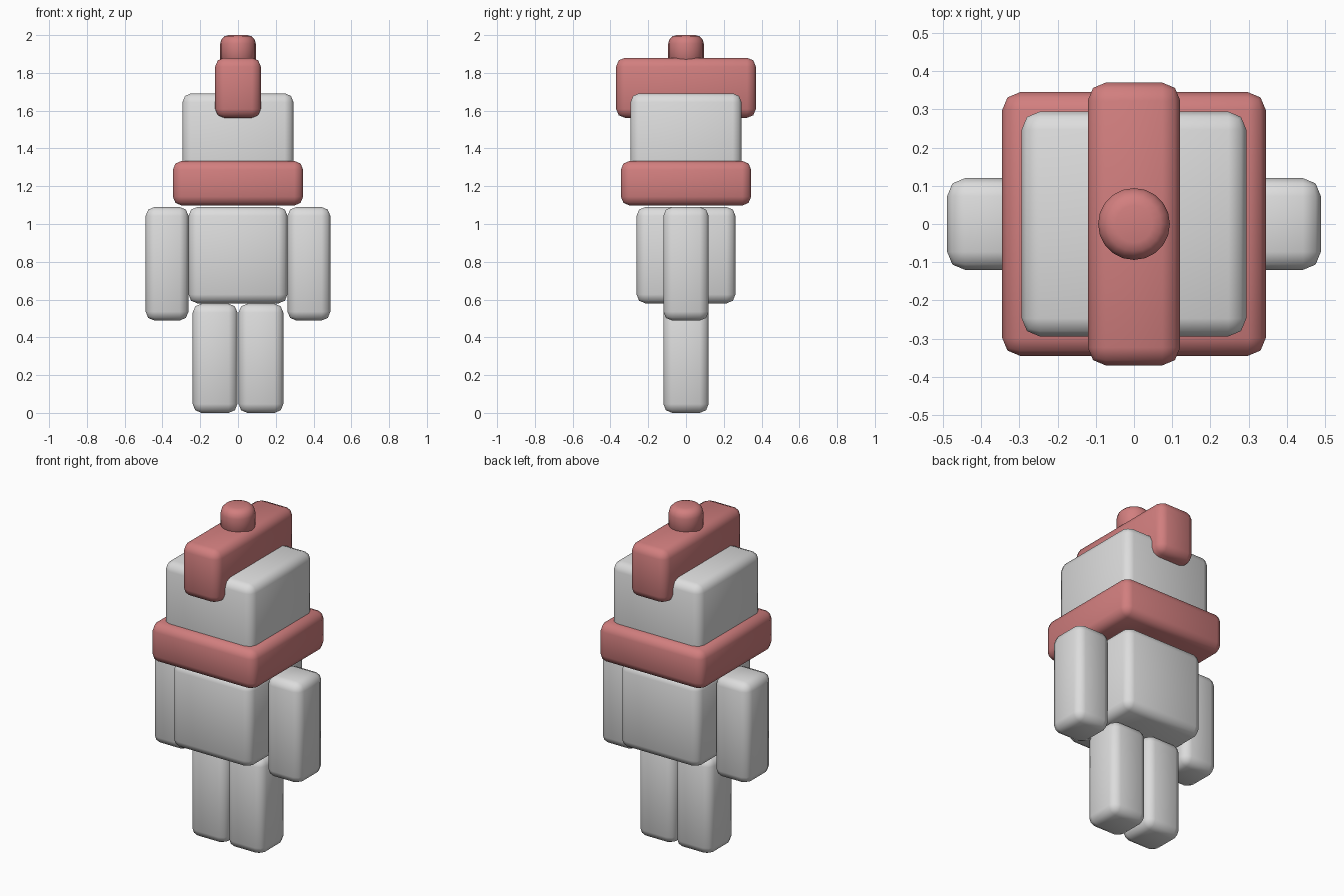
import bpy, bmesh

if "Cube" in bpy.data.objects:
    bpy.data.objects.remove(bpy.data.objects["Cube"])


def material(name, rgb):
    m = bpy.data.materials.new(name)
    m.diffuse_color = (*rgb, 1)
    m.use_nodes = True
    m.node_tree.nodes["Principled BSDF"].inputs["Base Color"].default_value = m.diffuse_color
    return m


GREY = material("light grey", (0.72, 0.72, 0.72))
RED = material("dusty red", (0.64, 0.21, 0.21))


def finish(bm, name, mat):
    for f in bm.faces:
        f.smooth = True
    me = bpy.data.meshes.new(name)
    bm.to_mesh(me)
    bm.free()
    me.materials.append(mat)
    ob = bpy.data.objects.new(name, me)
    bpy.context.collection.objects.link(ob)
    return ob


def block(name, mat, x, y, z, bevel=0.047):
    """Rounded box from (min, max) ranges on each axis."""
    bm = bmesh.new()
    bmesh.ops.create_cube(bm, size=1)
    for v in bm.verts:
        v.co = [(r[0] + r[1]) / 2 + c * (r[1] - r[0]) for c, r in zip(v.co, (x, y, z))]
    bmesh.ops.bevel(bm, geom=bm.edges[:], offset=bevel, segments=2,
                    profile=0.5, affect='EDGES')
    return finish(bm, name, mat)


# Body and head
block("torso", GREY, (-0.262, 0.262), (-0.262, 0.262), (0.58, 1.09))
block("head", GREY, (-0.294, 0.294), (-0.294, 0.294), (1.10, 1.692))

# Scarf band around the lower head, and crest over the top
block("scarf", RED, (-0.345, 0.345), (-0.345, 0.345), (1.098, 1.334))
block("crest", RED, (-0.121, 0.121), (-0.37, 0.37), (1.562, 1.88))

# Paired limbs
for side, s in (("left", -1), ("right", 1)):
    block(side + "_arm", GREY, sorted((s * 0.262, s * 0.489)), (-0.12, 0.12), (0.489, 1.09))
    block(side + "_leg", GREY, sorted((s * 0.003, s * 0.24)), (-0.12, 0.12), (0.0, 0.578))

# Round knob on the crest, with a softened top rim
bm = bmesh.new()
bmesh.ops.create_cone(bm, cap_ends=True, segments=20, radius1=0.094, radius2=0.094, depth=0.2)
bmesh.ops.translate(bm, verts=bm.verts[:], vec=(0, 0, 1.9))
rim = [e for e in bm.edges if all(v.co.z > 1.99 for v in e.verts)]
bmesh.ops.bevel(bm, geom=rim, offset=0.045, segments=3, profile=0.5, affect='EDGES')
finish(bm, "knob", RED)
